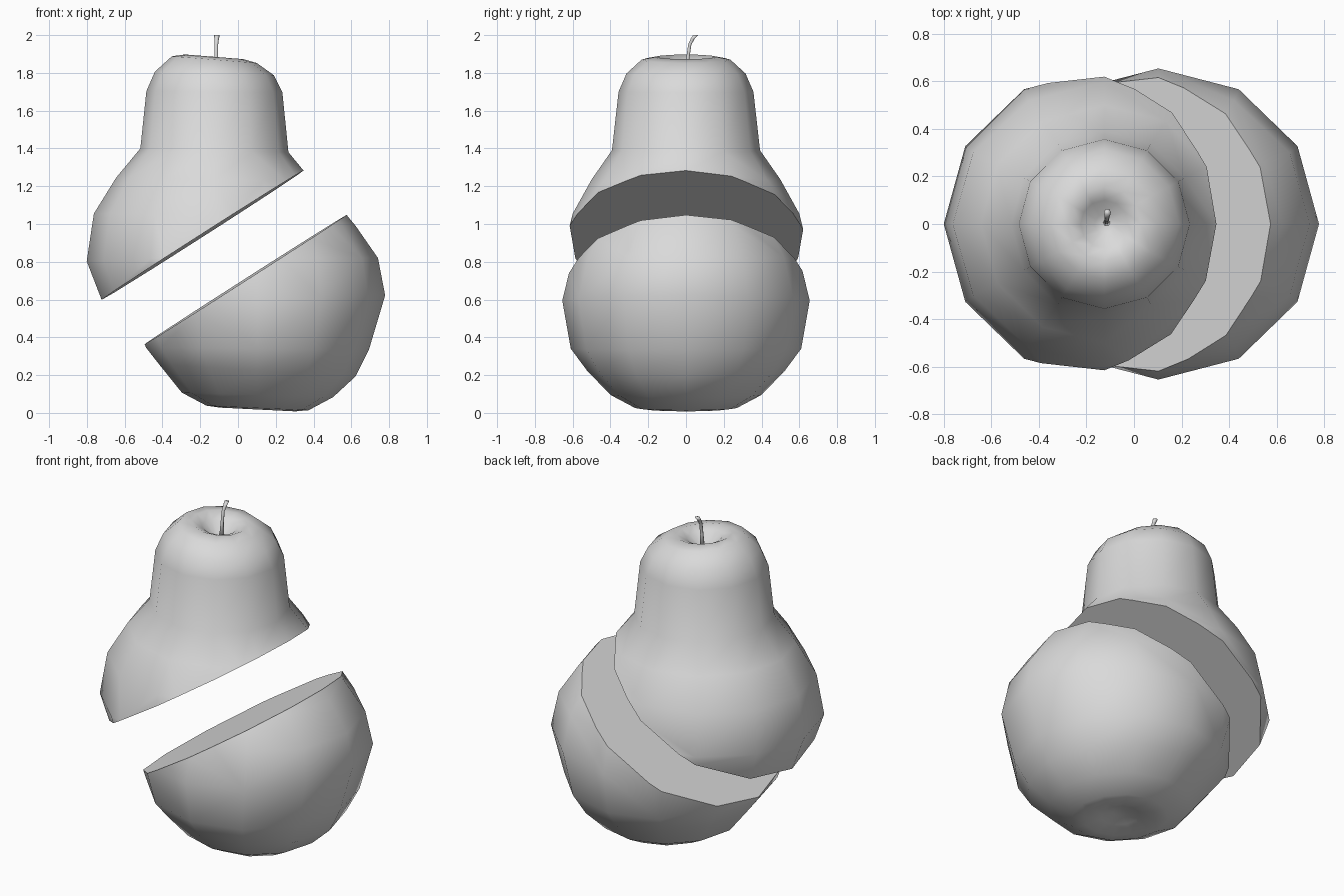
import bpy
import bmesh
from math import cos, sin, tau
from mathutils import Vector

cube = bpy.data.objects.get("Cube")
if cube:
    bpy.data.objects.remove(cube, do_unlink=True)

grey = bpy.data.materials.new("light grey")
grey.use_nodes = True
colour = (0.7, 0.7, 0.7, 1)
grey.diffuse_color = colour
grey.node_tree.nodes["Principled BSDF"].inputs["Base Color"].default_value = colour


def loft(rings, sides):
    """Closed tube through rings: centre x, centre y, z, radius x, radius y, lean."""
    bm = bmesh.new()
    loops = []
    for x, y, z, rx, ry, lean in rings:
        loop = []
        for i in range(sides):
            dx, dy = rx * cos(tau * i / sides), ry * sin(tau * i / sides)
            loop.append(bm.verts.new((x + dx, y + dy, z - lean * dx)))
        loops.append(loop)
    for low, high in zip(loops, loops[1:]):
        for i in range(sides):
            j = (i + 1) % sides
            bm.faces.new((low[i], low[j], high[j], high[i]))
    bm.faces.new(loops[0][::-1])
    bm.faces.new(loops[-1])
    for face in bm.faces:
        face.smooth = True
    return bm


def finish(bm, name, offset=(0, 0, 0)):
    bmesh.ops.recalc_face_normals(bm, faces=bm.faces)
    mesh = bpy.data.meshes.new(name)
    bm.to_mesh(mesh)
    bm.free()
    mesh.materials.append(grey)
    obj = bpy.data.objects.new(name, mesh)
    obj.location = offset
    bpy.context.collection.objects.link(obj)


# Pear profile (radius x, radius y, height, lean), from base hollow to stem hollow
PROFILE = [(0.04, 0.04, 0.06, 0.05), (0.11, 0.11, 0.04, 0.05), (0.2, 0.2, 0.018, 0.05),
           (0.27, 0.27, 0.026, 0.045), (0.4, 0.4, 0.095, 0.03), (0.52, 0.525, 0.225, 0.06),
           (0.59, 0.61, 0.34, 0.01), (0.676, 0.655, 0.595, -0.04), (0.638, 0.6, 0.82, 0),
           (0.52, 0.5, 1.0, 0.02), (0.392, 0.392, 1.155, 0.025), (0.36, 0.357, 1.465, 0.01),
           (0.315, 0.315, 1.562, 0.03), (0.225, 0.235, 1.635, 0.08),
           (0.155, 0.155, 1.65, 0.08), (0.1, 0.1, 1.625, 0.08), (0.04, 0.04, 1.57, 0.05)]
AXIS_X = 0.103


def pear_half(name, side_tilt, keep_top, offset):
    bm = loft([(AXIS_X, 0, z, rx, ry, lean) for rx, ry, z, lean in PROFILE], 12)
    # Slanted slice through the belly
    cut = bmesh.ops.bisect_plane(
        bm, geom=bm.verts[:] + bm.edges[:] + bm.faces[:],
        plane_co=Vector((0, 0, 0.68)), plane_no=Vector((-0.64, -side_tilt, 1)),
        clear_inner=keep_top, clear_outer=not keep_top)
    rim = [e for e in cut["geom_cut"] if isinstance(e, bmesh.types.BMEdge)]
    cap = bmesh.ops.edgeloop_fill(bm, edges=rim)
    for face in cap["faces"]:
        face.smooth = False
        for edge in face.edges:
            edge.smooth = False
    finish(bm, name, offset)


pear_half("lower_pear_half", 0.01, False, (0, 0, 0))
pear_half("upper_pear_half", -0.015, True, (-0.228, 0, 0.235))

# Curved stem, thicker at both ends
STEM = [(-0.115, 0.005, 1.79, 0.016), (-0.115, 0.01, 1.88, 0.01),
        (-0.115, 0.02, 1.95, 0.01), (-0.113, 0.035, 1.98, 0.012),
        (-0.112, 0.05, 2.0, 0.015)]
finish(loft([(x, y, z, r, r, 0) for x, y, z, r in STEM], 6), "stem")
